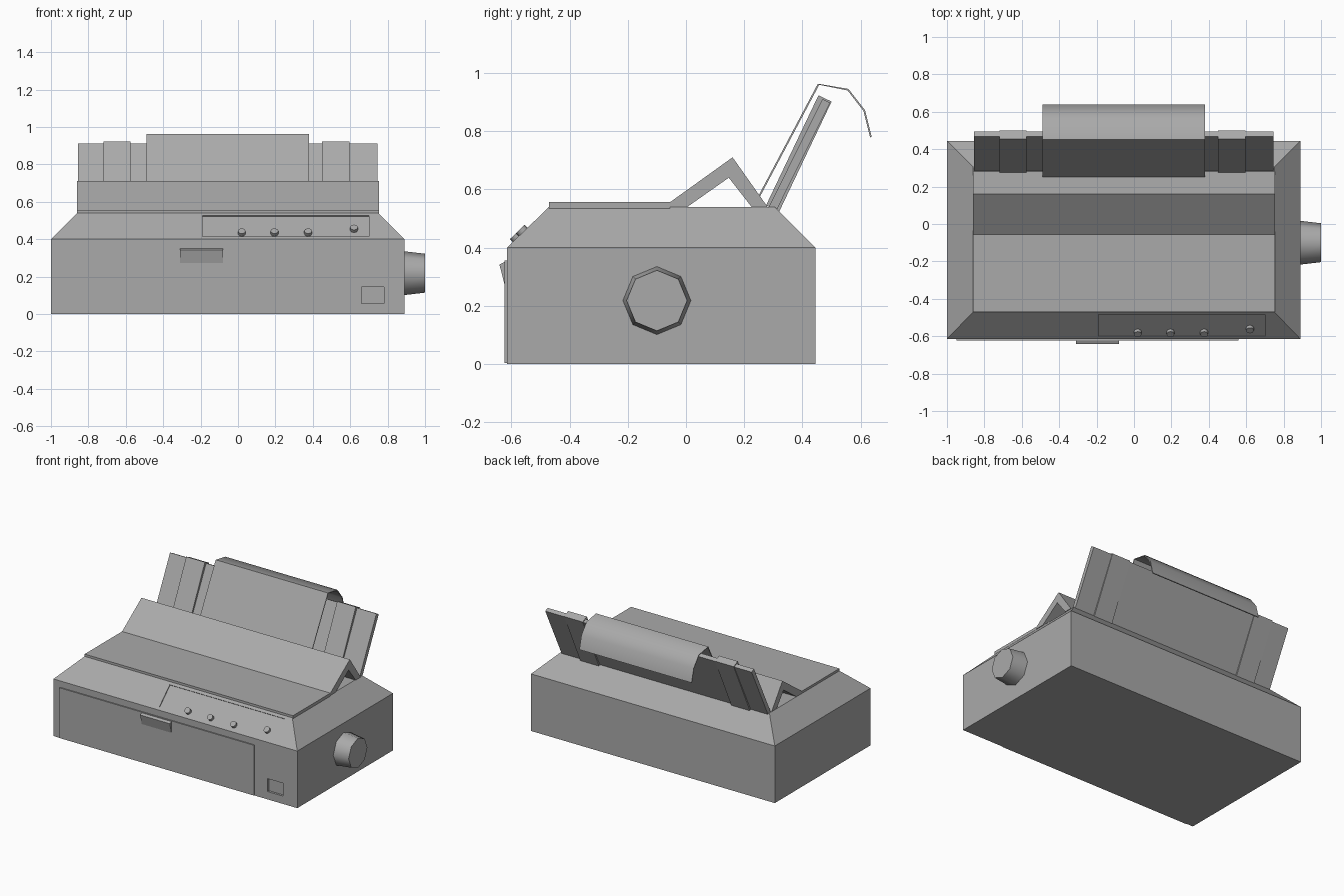
import bpy, bmesh, math
from mathutils import Vector, Matrix

if "Cube" in bpy.data.objects:
    bpy.data.objects.remove(bpy.data.objects["Cube"])

grey = bpy.data.materials.new("plain grey")
grey.use_nodes = True
COLOUR = (0.4, 0.4, 0.4, 1)
grey.diffuse_color = COLOUR
grey.node_tree.nodes["Principled BSDF"].inputs["Base Color"].default_value = COLOUR


def finish(name, bm, smooth=None):
    bmesh.ops.recalc_face_normals(bm, faces=bm.faces)
    mesh = bpy.data.meshes.new(name)
    bm.to_mesh(mesh)
    bm.free()
    mesh.materials.append(grey)
    ob = bpy.data.objects.new(name, mesh)
    bpy.context.collection.objects.link(ob)
    if smooth:
        bpy.ops.object.select_all(action='DESELECT')
        ob.select_set(True)
        bpy.context.view_layer.objects.active = ob
        bpy.ops.object.shade_smooth_by_angle(angle=math.radians(smooth))
    return ob


def extrude(name, profile, x0, x1, smooth=None):
    """Sweep a (y, z) outline from x0 to x1."""
    bm = bmesh.new()
    face = bm.faces.new([bm.verts.new((x0, y, z)) for y, z in profile])
    new = bmesh.ops.extrude_face_region(bm, geom=[face])["geom"]
    verts = [v for v in new if isinstance(v, bmesh.types.BMVert)]
    bmesh.ops.translate(bm, verts=verts, vec=(x1 - x0, 0, 0))
    return finish(name, bm, smooth)


def box(y0, y1, z0, z1):
    return [(y0, z0), (y1, z0), (y1, z1), (y0, z1)]


def cylinder(name, r1, r2, depth, matrix, sides):
    bm = bmesh.new()
    bmesh.ops.create_cone(bm, cap_ends=True, segments=sides, radius1=r1,
                          radius2=r2, depth=depth, matrix=matrix)
    return finish(name, bm, 50)


def slab(start, end, near, far):
    """Outline of a slab between two offsets from a slanted line."""
    a, b = Vector(start), Vector(end)
    d = (b - a).normalized()
    n = Vector((d.y, -d.x))
    return [a + n * near, b + n * near, b + n * far, a + n * far]


def cut(target, cutter):
    cutter.hide_render = True
    cutter.hide_viewport = True
    mod = target.modifiers.new("recess", 'BOOLEAN')
    mod.operation = 'DIFFERENCE'
    mod.object = cutter


# Housing with chamfered upper part
bm = bmesh.new()
rings = []
for x0, x1, y0, y1, z in [(-1, .89, -.615, .445, 0), (-1, .89, -.615, .445, .4),
                          (-.86, .75, -.47, .305, .54)]:
    rings.append([bm.verts.new((x, y, z)) for x, y in
                  ((x0, y0), (x1, y0), (x1, y1), (x0, y1))])
for low, high in zip(rings, rings[1:]):
    for i in range(4):
        j = (i + 1) % 4
        bm.faces.new((low[i], low[j], high[j], high[i]))
bm.faces.new(rings[0])
bm.faces.new(rings[-1])
housing = finish("housing", bm)

# Recesses for the control panel and the switch
slope_a, slope_b = Vector((-.615, .4)), Vector((-.47, .54))
panel = slab(slope_a.lerp(slope_b, .1), slope_a.lerp(slope_b, .9), -.03, .006)
cut(housing, extrude("panel_cutter", panel, -.19, .70))
cut(housing, extrude("switch_cutter", box(-.65, -.6, .055, .145), .66, .78))

# Front door and its handle
extrude("front_door", box(-.623, -.61, .003, .355), -.95, .56)
extrude("door_handle", [(-.62, .352), (-.641, .342), (-.62, .26)], -.31, -.08)

# Control buttons
out = Vector((0, -(slope_b - slope_a).y, (slope_b - slope_a).x)).normalized()
turn = out.to_track_quat('Z', 'Y').to_matrix().to_4x4()
for i, (x, t) in enumerate([(.02, .24), (.195, .24), (.375, .24), (.62, .38)]):
    y, z = slope_a.lerp(slope_b, t)
    pos = Vector((x, y, z)) + out * .003
    cylinder(f"button_{i + 1}", .021, .021, .022, Matrix.Translation(pos) @ turn, 8)

# Top cover and raised lid
extrude("top_cover", box(-.47, -.055, .535, .556), -.86, .755)
extrude("raised_lid", [(-.077, .54), (.16, .71), (.28, .54), (.225, .54),
                       (.147, .64), (.005, .54)], -.86, .755)

# Paper support with two guides
extrude("paper_support", slab((.28, .54), (.465, .912), .004, .033), -.855, .745)
for side, x in (("right", -.72), ("left", .45)):
    extrude(f"{side}_paper_guide", slab((.275, .545), (.455, .923), 0, .05), x, x + .145)

# Sheet of paper, curling over the back
path = [Vector(p) for p in ((.25, .58), (.453, .963), (.558, .945), (.615, .872), (.638, .78))]
inner = []
for i, p in enumerate(path):
    d = (path[min(i + 1, 4)] - path[max(i - 1, 0)]).normalized()
    inner.append(p + Vector((d.y, -d.x)) * .006)
extrude("paper_sheet", path + inner[::-1], -.49, .38, 50)

# Feed knob
cylinder("feed_knob", .118, .104, .12,
         Matrix.Translation((.94, -.10, .218)) @ Matrix.Rotation(math.pi / 2, 4, 'Y'), 8)
